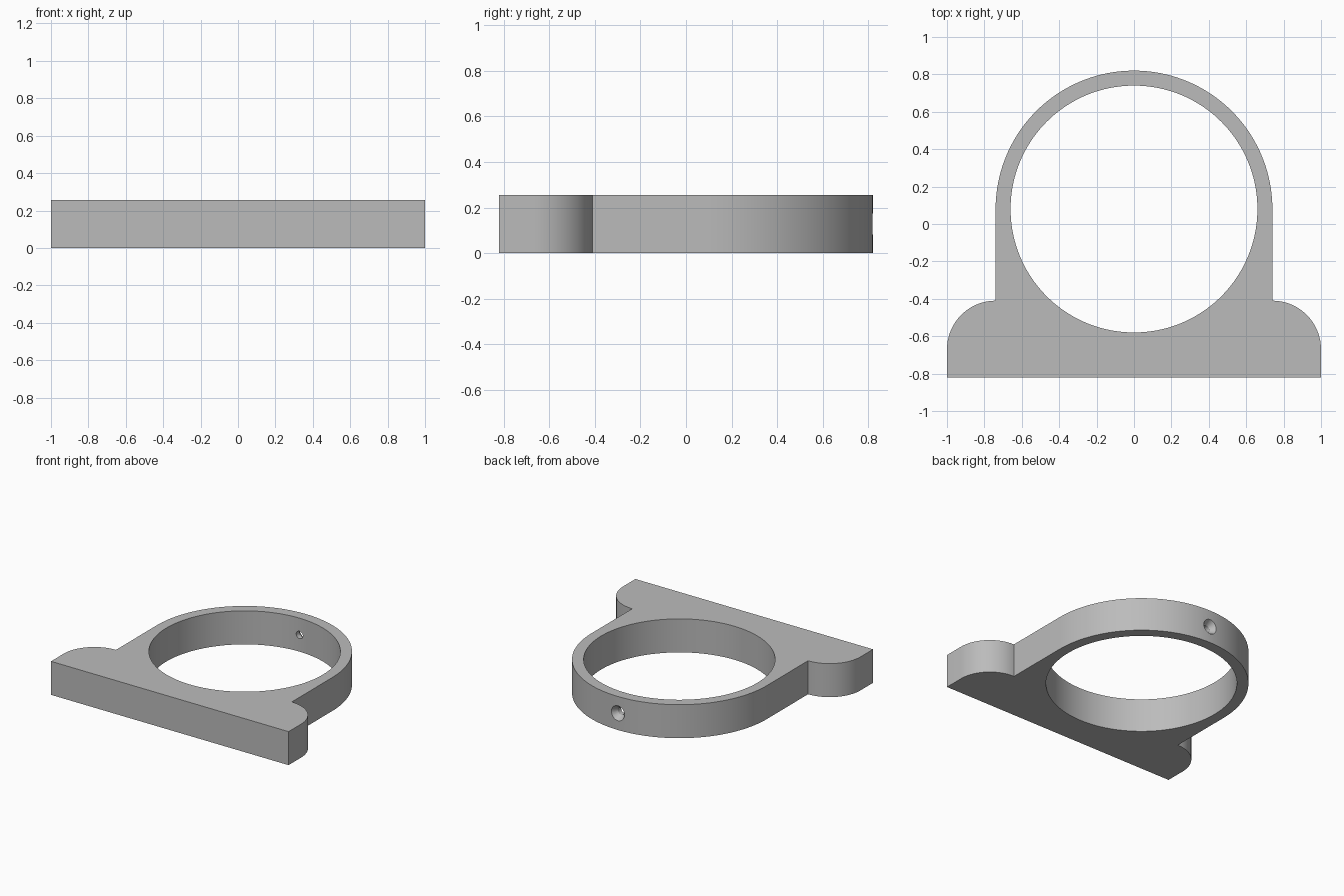
import bpy, bmesh
from math import radians, cos, sin, pi
from mathutils import Matrix

cube = bpy.data.objects.get("Cube")
if cube:
    bpy.data.objects.remove(cube)

HEIGHT = 0.255
RING_Y, OUTER, BORE = 0.08, 0.74, 0.66
BASE_Y, FILLET = -0.82, 0.26

grey = bpy.data.materials.new("plain_grey")
grey.use_nodes = True
grey.diffuse_color = (0.5, 0.5, 0.5, 1)
grey.node_tree.nodes["Principled BSDF"].inputs["Base Color"].default_value = (0.5, 0.5, 0.5, 1)


def arc(cx, cy, r, steps):
    """Quarter arc from +x to +y."""
    return [(cx + r * cos(i * pi / 2 / steps), cy + r * sin(i * pi / 2 / steps))
            for i in range(steps + 1)]


def make_object(name, bm):
    bmesh.ops.recalc_face_normals(bm, faces=bm.faces[:])
    mesh = bpy.data.meshes.new(name)
    bm.to_mesh(mesh)
    bm.free()
    obj = bpy.data.objects.new(name, mesh)
    bpy.context.collection.objects.link(obj)
    return obj


def cutter(name, r1, r2, depth, matrix, segments):
    bm = bmesh.new()
    bmesh.ops.create_cone(bm, cap_ends=True, segments=segments, radius1=r1,
                          radius2=r2, depth=depth, matrix=matrix)
    obj = make_object(name, bm)
    obj.hide_render = True
    return obj


# Bracket body: foot with rounded shoulders, straight cheeks and round top
right_half = [(1, BASE_Y)]
right_half += arc(1 - FILLET, -0.41 - FILLET, FILLET, 24)
right_half += arc(0, RING_Y, OUTER, 40)
left_half = [(-x, y) for x, y in reversed(right_half[:-1])]
bm = bmesh.new()
face = bm.faces.new([bm.verts.new((x, y, 0)) for x, y in right_half + left_half])
extruded = bmesh.ops.extrude_face_region(bm, geom=[face])
bmesh.ops.translate(bm, vec=(0, 0, HEIGHT),
                    verts=[v for v in extruded["geom"] if isinstance(v, bmesh.types.BMVert)])
body = make_object("ring_bracket", bm)
body.data.materials.append(grey)

# Bore, set screw hole and its countersink
to_back = Matrix.Rotation(radians(-90), 4, "X")
mid = HEIGHT / 2
cutters = [
    cutter("bore_cutter", BORE, BORE, 1, Matrix.Translation((0, RING_Y, mid)), 160),
    cutter("screw_hole_cutter", 0.028, 0.028, 0.3,
           Matrix.Translation((0, 0.78, mid)) @ to_back, 32),
    cutter("countersink_cutter", 0.02, 0.06, 0.06,
           Matrix.Translation((0, 0.795, mid)) @ to_back, 32),
]
bpy.context.view_layer.objects.active = body
for tool in cutters:
    mod = body.modifiers.new(tool.name, "BOOLEAN")
    mod.operation = "DIFFERENCE"
    mod.solver = "EXACT"
    mod.object = tool
    bpy.ops.object.modifier_apply(modifier=mod.name)
for tool in cutters:
    bpy.data.objects.remove(tool)

# Smooth curved walls, keep the rims sharp
bpy.ops.object.select_all(action="DESELECT")
body.select_set(True)
bpy.ops.object.shade_smooth_by_angle(angle=radians(25))
